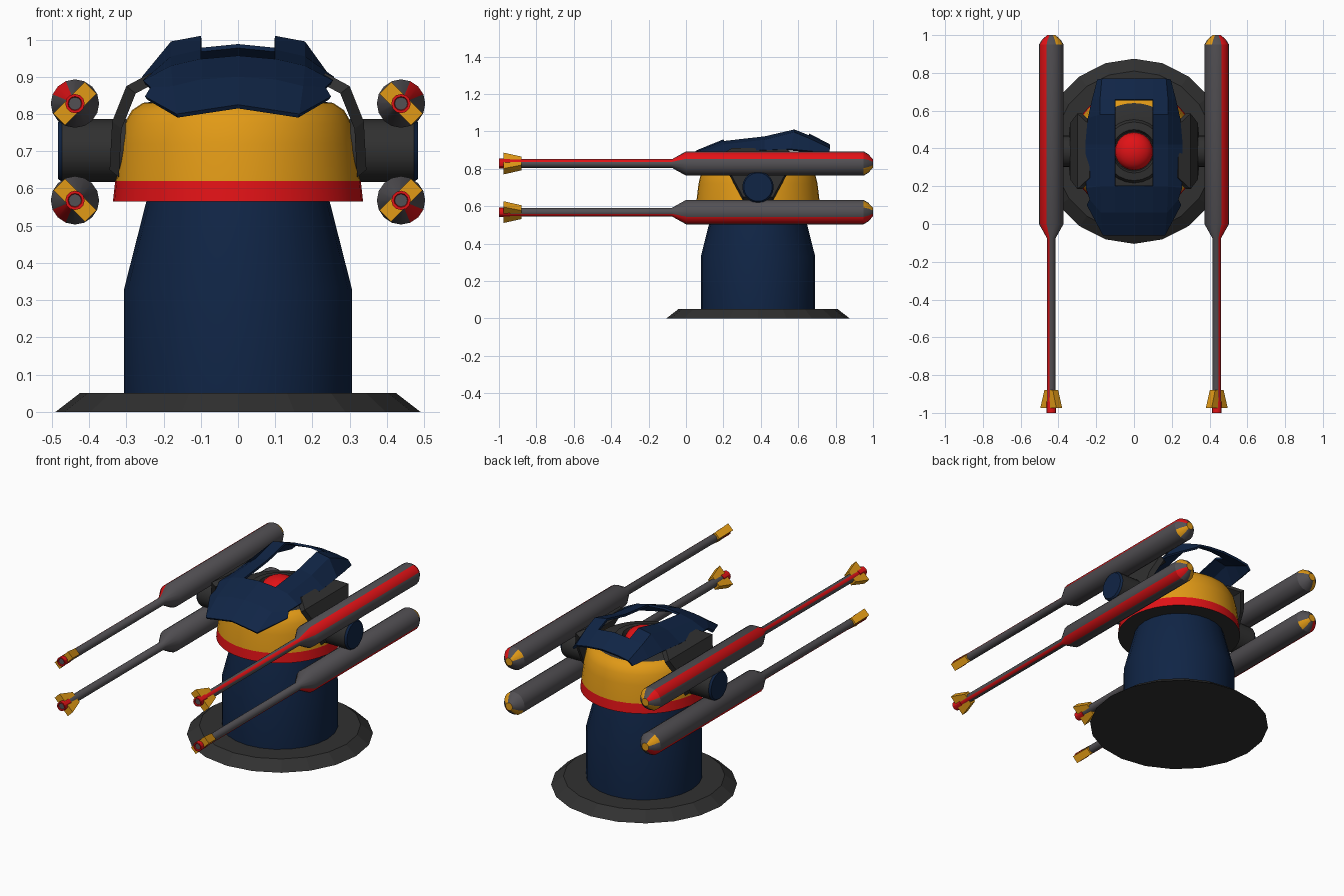
import bpy, bmesh, math

if "Cube" in bpy.data.objects:
    bpy.data.objects.remove(bpy.data.objects["Cube"])

CY = 0.385  # turret centre in y


def mat(name, rgb):
    m = bpy.data.materials.new(name)
    m.diffuse_color = (*rgb, 1)
    m.use_nodes = True
    m.node_tree.nodes["Principled BSDF"].inputs["Base Color"].default_value = m.diffuse_color
    return m


NAVY, DARK, GREY, ORANGE, RED = range(5)
MATS = [mat("navy", (0.005, 0.018, 0.06)), mat("dark grey", (0.03, 0.03, 0.03)),
        mat("steel grey", (0.085, 0.08, 0.088)), mat("orange", (0.75, 0.32, 0.008)),
        mat("red", (0.75, 0.006, 0.008))]


def finish(name, bm, smooth=None, recalc=True):
    if recalc:
        bmesh.ops.recalc_face_normals(bm, faces=bm.faces)
    me = bpy.data.meshes.new(name)
    bm.to_mesh(me)
    bm.free()
    ob = bpy.data.objects.new(name, me)
    bpy.context.collection.objects.link(ob)
    for m in MATS:
        me.materials.append(m)
    if smooth:
        bpy.ops.object.select_all(action='DESELECT')
        ob.select_set(True)
        bpy.context.view_layer.objects.active = ob
        bpy.ops.object.shade_smooth_by_angle(angle=math.radians(smooth))
    return ob


def lathe(name, profile, sides, place, colour, smooth=None):
    """profile: (radius, height); place(a, b, h) -> point; colour(ring, side) -> slot"""
    bm = bmesh.new()
    rings = []
    for r, h in profile:
        if r == 0:
            rings.append([bm.verts.new(place(0, 0, h))] * sides)
        else:
            rings.append([bm.verts.new(place(r * math.cos(2 * math.pi * k / sides),
                                             r * math.sin(2 * math.pi * k / sides), h))
                          for k in range(sides)])
    for i in range(len(rings) - 1):
        for k in range(sides):
            n = (k + 1) % sides
            vs = list(dict.fromkeys([rings[i][k], rings[i][n], rings[i + 1][n], rings[i + 1][k]]))
            bm.faces.new(vs).material_index = colour(i, k)
    return finish(name, bm, smooth)


def upright(a, b, h):
    return (a, CY + b, h)


# base plate and pedestal
lathe("base_plate", [(0, 0), (0.49, 0), (0.425, 0.05), (0, 0.05)], 20, upright, lambda i, k: DARK)
lathe("pedestal", [(0, 0.045), (0.306, 0.045), (0.306, 0.33), (0.245, 0.57), (0, 0.57)],
      24, upright, lambda i, k: NAVY, 30)

# head: dark underside, red band, orange shell, dark top
head = [(0, 0.565), (0.336, 0.565), (0.33, 0.62), (0.318, 0.72), (0.305, 0.775),
        (0.285, 0.81), (0.255, 0.83), (0.16, 0.84), (0, 0.84)]
head_cols = [DARK, RED, ORANGE, ORANGE, ORANGE, ORANGE, DARK, DARK]
lathe("head", head, 40, upright, lambda i, k: head_cols[i], 40)

# sensor eye with its collar
lathe("eye_collar", [(0.17, 0.835), (0.155, 0.865), (0.115, 0.87), (0.105, 0.845), (0, 0.845)],
      24, upright, lambda i, k: DARK, 30)
dome = [(0.1 * math.cos(t * math.pi / 12), 0.845 + 0.07 * math.sin(t * math.pi / 12)) for t in range(6)]
lathe("eye", dome + [(0, 0.915)], 24, upright, lambda i, k: RED, 60)

# canopy shell: half sections from front lip to rear edge, with an open slot
rows = [
    [(0, -0.06, 0.825), (0.1, -0.06, 0.81), (0.165, -0.06, 0.80), (0.25, 0.10, 0.847)],
    [(0, 0.06, 0.90), (0.1, 0.06, 0.893), (0.175, 0.06, 0.875), (0.235, 0.13, 0.872)],
    [(0, 0.20, 0.957), (0.1, 0.20, 0.948), (0.18, 0.20, 0.93), (0.255, 0.19, 0.89)],
    [(0, 0.42, 0.98), (0.1, 0.42, 0.973), (0.18, 0.42, 0.955), (0.258, 0.42, 0.90)],
    [(0, 0.58, 1.0), (0.1, 0.58, 1.01), (0.18, 0.58, 0.995), (0.245, 0.56, 0.905)],
    [(0, 0.66, 0.988), (0.1, 0.66, 0.978), (0.18, 0.66, 0.962), (0.222, 0.66, 0.895)],
    [(0, 0.77, 0.93), (0.1, 0.77, 0.922), (0.17, 0.77, 0.91), (0.195, 0.765, 0.885)],
]
bm = bmesh.new()
grid = [[bm.verts.new((-x, y, z)) for x, y, z in row[:0:-1]] + [bm.verts.new(p) for p in row]
        for row in rows]
for i in range(len(rows) - 1):
    for j in range(6):
        if i in (2, 3, 4) and j in (2, 3):
            continue
        bm.faces.new((grid[i][j], grid[i][j + 1], grid[i + 1][j + 1], grid[i + 1][j]))
for v in [v for v in bm.verts if not v.link_faces]:
    bm.verts.remove(v)
canopy = finish("canopy", bm, recalc=False)
shell = canopy.modifiers.new("thickness", 'SOLIDIFY')
shell.thickness = 0.012
shell.offset = -1

# stripes: sector 1-2 faces up/down and outward; fin sectors lie across it
STRIPE, FINS = (1, 2), (5, 6, 13, 14)
barrel = [(0, -0.96), (0.023, -0.96), (0.023, -0.075), (0.065, 0.0), (0.065, 0.95),
          (0.05, 0.975), (0.022, 1.0), (0, 1.0)]


def barrel_colour(i, k):
    if k in STRIPE and i < 6:
        return RED
    if i == 6 or (i >= 4 and k in FINS):
        return ORANGE
    return GREY


for sx, side in ((1, "right"), (-1, "left")):
    # side bracket: bent plate from the canopy down to the pivot
    bm = bmesh.new()
    path = [(0.235, 0.91, 0.14), (0.30, 0.875, 0.20), (0.338, 0.78, 0.15), (0.345, 0.65, 0.08)]
    strip = [[bm.verts.new((sx * x, CY + s * w, z)) for s in (-1, 1)] for x, z, w in path]
    inner = [[bm.verts.new((sx * (x - 0.025), CY + s * w, z - 0.02)) for s in (-1, 1)] for x, z, w in path]
    for i in range(3):
        a, b, c, d = strip[i], strip[i + 1], inner[i], inner[i + 1]
        bm.faces.new((a[0], a[1], b[1], b[0]))
        bm.faces.new((c[0], c[1], d[1], d[0]))
        for s in (0, 1):
            bm.faces.new((a[s], b[s], d[s], c[s]))
    for i in (0, 3):
        bm.faces.new((strip[i][0], strip[i][1], inner[i][1], inner[i][0]))
    for f in bm.faces:
        f.material_index = DARK
    finish(side + "_bracket", bm)

    # pivot with navy end cap
    lathe(side + "_pivot", [(0, 0.30), (0.084, 0.30), (0.084, 0.473), (0.076, 0.484), (0, 0.484)], 20,
          lambda a, b, h: (sx * h, CY + a, 0.702 + b),
          lambda i, k: NAVY if i >= 2 else DARK, 30)

    for sz, cz, level in ((1, 0.828, "upper"), (-1, 0.568, "lower")):
        name = side + "_" + level

        def along(a, b, h):
            return (sx * (0.438 + a), h, cz + sz * b)

        lathe(name + "_barrel", barrel, 16, along, barrel_colour, 30)
        # red muzzle tube with a grey bore
        lathe(name + "_muzzle_tip", [(0, -0.994), (0.017, -0.994), (0.019, -1.0), (0.026, -1.0),
                                     (0.026, -0.94), (0, -0.94)], 12, along,
              lambda i, k: GREY if i == 0 else RED, 30)
        # flared flat muzzle fin
        bm = bmesh.new()
        q = math.sqrt(0.5)
        ends = []
        for y, w, t in ((-0.975, 0.060, 0.022), (-0.88, 0.032, 0.020)):
            ends.append([bm.verts.new(along(q * (u * w + n * t), q * (n * t - u * w), y))
                         for u, n in ((-1, -1), (1, -1), (1, 1), (-1, 1))])
        bm.faces.new(ends[0])
        bm.faces.new(ends[1])
        for k in range(4):
            n = (k + 1) % 4
            bm.faces.new((ends[0][k], ends[0][n], ends[1][n], ends[1][k]))
        for f in bm.faces:
            f.material_index = ORANGE
        finish(name + "_muzzle_fin", bm)
